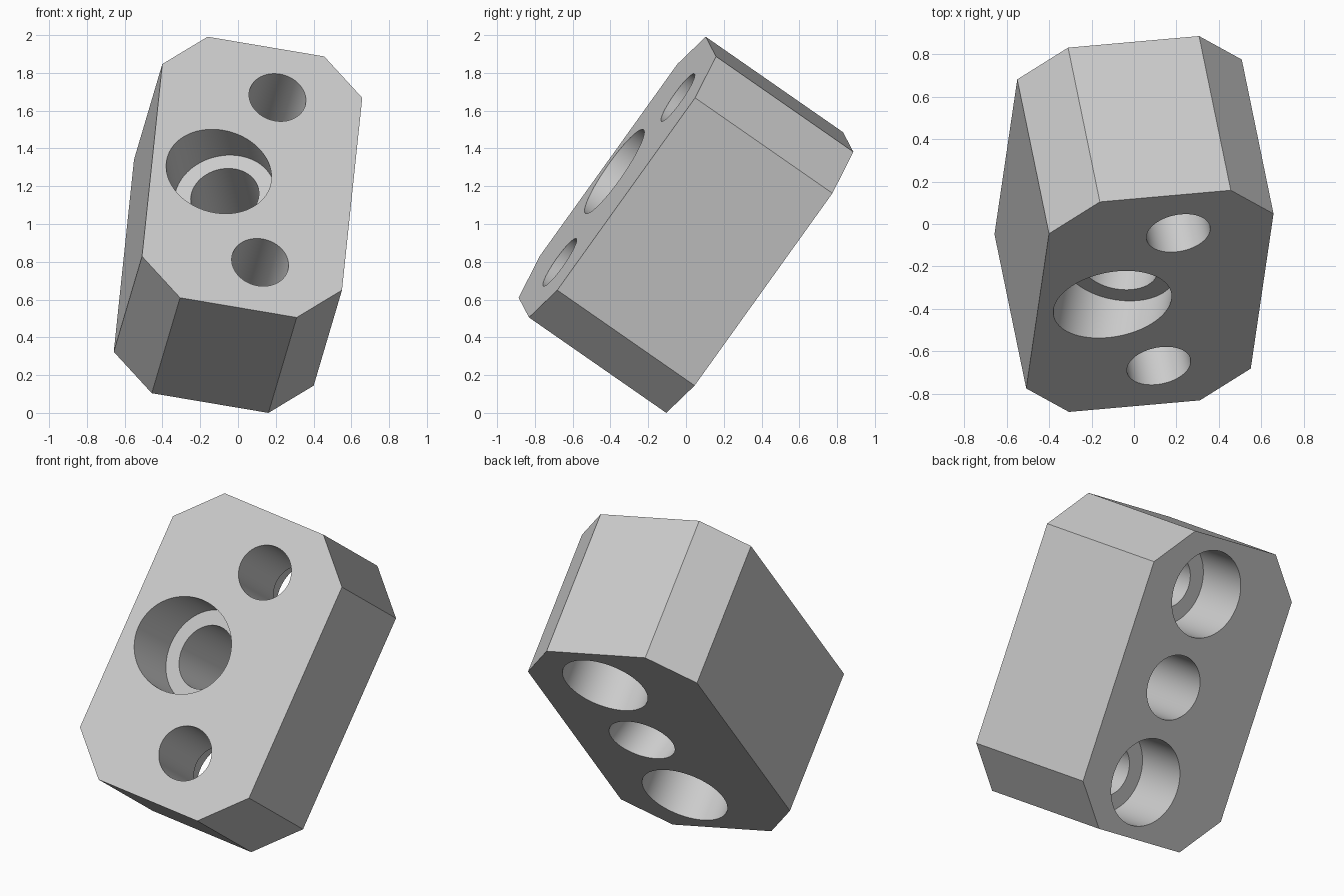
import bpy, bmesh, math
from mathutils import Matrix, Vector

cube = bpy.data.objects.get("Cube")
if cube:
    bpy.data.objects.remove(cube, do_unlink=True)

U = 0.0898                                   # design unit
WIDTH, LENGTH, DEPTH, CHAMFER = 12 * U, 19 * U, 10 * U, 2.5 * U
FRONT = DEPTH / 2


def new_object(name, bm):
    bmesh.ops.recalc_face_normals(bm, faces=bm.faces)
    mesh = bpy.data.meshes.new(name)
    bm.to_mesh(mesh)
    bm.free()
    obj = bpy.data.objects.new(name, mesh)
    bpy.context.collection.objects.link(obj)
    return obj


def stepped_cutter(name, profile, place, segments=96):
    """Round solid from (radius, z) rings, moved by a matrix."""
    bm = bmesh.new()
    rings = []
    for r, z in profile:
        angles = [math.tau * i / segments for i in range(segments)]
        rings.append([bm.verts.new((r * math.cos(a), r * math.sin(a), z)) for a in angles])
    for low, high in zip(rings, rings[1:]):
        for i in range(segments):
            j = (i + 1) % segments
            bm.faces.new((low[i], low[j], high[j], high[i]))
    bm.faces.new(rings[0])
    bm.faces.new(rings[-1])
    bm.transform(place)
    obj = new_object(name, bm)
    obj.hide_render = True
    return obj


# Block: rectangle with chamfered corners, extruded
bm = bmesh.new()
w, l = WIDTH / 2, LENGTH / 2
outline = []
for sx, sy in ((1, 1), (-1, 1), (-1, -1), (1, -1)):
    pair = [(sx * w, sy * (l - CHAMFER)), (sx * (w - CHAMFER), sy * l)]
    outline += pair if sx * sy > 0 else pair[::-1]
base = bm.faces.new([bm.verts.new((x, y, -FRONT)) for x, y in outline])
top = bmesh.ops.extrude_face_region(bm, geom=[base])["geom"]
bmesh.ops.translate(bm, vec=(0, 0, DEPTH),
                    verts=[v for v in top if isinstance(v, bmesh.types.BMVert)])
block = new_object("chamfered_block", bm)

# Straight end holes, counterbored from the back
cutters = []
for side in (-1, 1):
    profile = [(1.7 * U, 0.2), (1.7 * U, 3.5 * U - DEPTH),
               (2.74 * U, 3.5 * U - DEPTH), (2.74 * U, -1.1)]
    cutters.append(stepped_cutter("end_hole_cutter", profile,
                                  Matrix.Translation((U, side * 6 * U, FRONT))))

# Tilted middle hole, counterbored from the front
profile = [(3 * U, 0.3), (3 * U, -2.5 * U), (2.03 * U, -2.5 * U), (2.03 * U, -1.3)]
cutters.append(stepped_cutter("middle_hole_cutter", profile,
                              Matrix.Translation((-2 * U, 0, FRONT))
                              @ Matrix.Rotation(math.radians(-17.8), 4, "Y")))

for cutter in cutters:
    mod = block.modifiers.new("hole", "BOOLEAN")
    mod.operation, mod.solver, mod.object = "DIFFERENCE", "EXACT", cutter

# Bake the cuts and drop the cutters
bpy.context.view_layer.update()
mesh = bpy.data.meshes.new_from_object(block.evaluated_get(bpy.context.evaluated_depsgraph_get()))
block.modifiers.clear()
block.data = mesh
for cutter in cutters:
    bpy.data.objects.remove(cutter, do_unlink=True)

# Lean the block into its resting pose
across = Vector((0.983, 0.087, -0.166)).normalized()
along = Vector((0.083, 0.58, 0.81))
along = (along - along.project(across)).normalized()
pose = Matrix((across, along, across.cross(along))).transposed().to_4x4()
mesh.transform(Matrix.Translation((0, 0, 1)) @ pose)
lowest = min(v.co.z for v in mesh.vertices)
mesh.transform(Matrix.Translation((0, 0, -lowest)))

# Plain grey
grey = bpy.data.materials.new("light_grey")
grey.use_nodes = True
colour = (0.6, 0.6, 0.6, 1)
grey.diffuse_color = colour
grey.node_tree.nodes["Principled BSDF"].inputs["Base Color"].default_value = colour
mesh.materials.clear()
mesh.materials.append(grey)

bpy.ops.object.select_all(action="DESELECT")
block.select_set(True)
bpy.context.view_layer.objects.active = block
bpy.ops.object.shade_smooth_by_angle(angle=math.radians(30))
